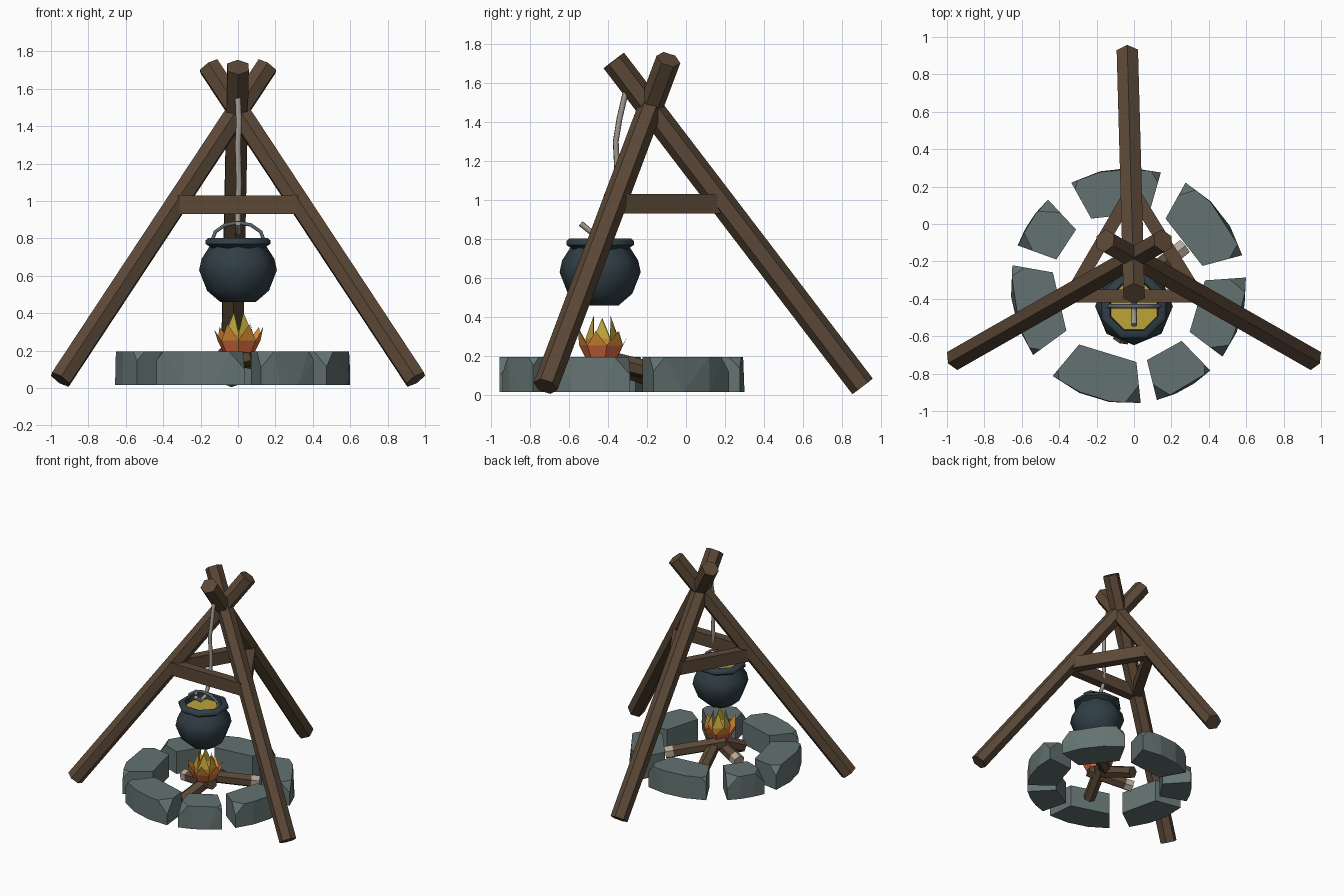
import bpy, bmesh, random
from math import sin, cos, pi, radians
from mathutils import Vector, Matrix

random.seed(4)
if "Cube" in bpy.data.objects:
    bpy.data.objects.remove(bpy.data.objects["Cube"])


def material(name, r, g, b):
    m = bpy.data.materials.new(name)
    m.use_nodes = True
    m.diffuse_color = (r, g, b, 1)
    bsdf = m.node_tree.nodes["Principled BSDF"]
    bsdf.inputs["Base Color"].default_value = (r, g, b, 1)
    bsdf.inputs["Roughness"].default_value = 0.9
    return m


WOOD = material("brown wood", .105, .065, .038)
CREAM = material("cut wood", .46, .39, .32)
STONE = material("grey stone", .125, .17, .165)
IRON = material("dark iron", .03, .048, .06)
STEEL = material("worn metal", .34, .31, .27)
HANDLE = material("handle metal", .11, .13, .15)
YELLOW = material("yellow", .5, .37, .04)
ORANGE = material("orange", .75, .29, .04)
RED = material("red orange", .7, .15, .05)


def finish(name, bm, *mats):
    bmesh.ops.recalc_face_normals(bm, faces=bm.faces)
    mesh = bpy.data.meshes.new(name)
    bm.to_mesh(mesh)
    bm.free()
    for m in mats:
        mesh.materials.append(m)
    obj = bpy.data.objects.new(name, mesh)
    bpy.context.collection.objects.link(obj)
    return obj


def along(a, b):
    # Frame centred between two points, local Z along the line
    a, b = Vector(a), Vector(b)
    turn = (b - a).to_track_quat('Z', 'Y').to_matrix().to_4x4()
    return Matrix.Translation((a + b) / 2) @ turn, (b - a).length


def pole(name, a, b, r, cut_ends=False):
    frame, length = along(a, b)
    bm = bmesh.new()
    bmesh.ops.create_cone(bm, cap_ends=True, segments=6, radius1=r, radius2=r,
                          depth=length, matrix=frame)
    if cut_ends:
        # Pale bare wood near the outer end
        axis = (Vector(b) - Vector(a)).normalized()
        mark = Vector(a) + axis * .06
        bmesh.ops.bisect_plane(bm, geom=bm.verts[:] + bm.edges[:] + bm.faces[:],
                               plane_co=mark, plane_no=axis)
        for f in bm.faces:
            f.material_index = int((f.calc_center_median() - mark).dot(axis) < 0)
    return finish(name, bm, WOOD, CREAM)


def bar(name, a, b):
    frame, length = along(a, b)
    bm = bmesh.new()
    bmesh.ops.create_cube(bm, size=1, matrix=frame @ Matrix.Diagonal((.07, .1, length, 1)))
    return finish(name, bm, WOOD)


def lathe(name, profile, sides, centre, mat, offset=0, closed=False):
    bm = bmesh.new()
    rings = []
    for r, z in profile:
        angles = [2 * pi * (i + offset) / sides for i in range(sides)]
        rings.append([bm.verts.new((centre[0] + r * cos(t), centre[1] + r * sin(t), z))
                      for t in angles])
    pairs = list(zip(rings, rings[1:]))
    if closed:
        pairs.append((rings[-1], rings[0]))
    else:
        bm.faces.new(rings[0])
    for lo, hi in pairs:
        for i in range(sides):
            j = (i + 1) % sides
            bm.faces.new((lo[i], lo[j], hi[j], hi[i]))
    return finish(name, bm, mat)


def tube(name, points, r, mat):
    curve = bpy.data.curves.new(name, 'CURVE')
    curve.dimensions = '3D'
    curve.bevel_depth = r
    curve.bevel_resolution = 1
    curve.use_fill_caps = True
    spline = curve.splines.new('POLY')
    spline.points.add(len(points) - 1)
    for p, co in zip(spline.points, points):
        p.co = (*co, 1)
    curve.materials.append(mat)
    obj = bpy.data.objects.new(name, curve)
    bpy.context.collection.objects.link(obj)


# Tripod poles and the three braces between them
for side, label in ((-1, "right"), (1, "left")):
    pole("front_pole_" + label, (side * .95, -.72, .045), (-side * .155, -.09, 1.72), .064)
    bar("side_brace_" + label, (side * .33, -.37, .98), (-.01, .18, .98))
pole("back_pole", (-.035, .905, .045), (0, -.37, 1.715), .066)
bar("front_brace", (-.32, -.385, .98), (.32, -.385, .98))

# Hanging hook
tube("hook", [(0, -.31, 1.55), (.005, -.34, 1.42), (0, -.36, 1.3), (.005, -.35, 1.1),
              (0, -.37, .92), (0, -.42, .84), (0, -.48, .83), (0, -.54, .88)], .016, STEEL)

# Cooking pot
POT = (0, -.44)
body = lathe("pot_body", [(.095, .46), (.165, .52), (.208, .63), (.195, .69), (.15, .76)],
             8, POT, IRON)
rim = lathe("pot_rim", [(.155, .75), (.187, .77), (.187, .79), (.172, .802),
                        (.14, .802), (.13, .74)], 8, POT, IRON, .5, True)
for obj in (body, rim):
    bpy.ops.object.select_all(action='DESELECT')
    obj.select_set(True)
    bpy.context.view_layer.objects.active = obj
    bpy.ops.object.shade_smooth_by_angle(angle=radians(50))
lathe("stew", [(.136, .765)], 8, POT, YELLOW, .5)
tube("pot_handle", [(.14 * cos(pi * i / 6), POT[1], .785 + .1 * sin(pi * i / 6))
                    for i in range(7)], .011, HANDLE)

# Ring of chipped stones, each given by its start and end angle
RING = Vector((-.03, -.33, 0))
BOTTOM, TOP = .015, .195


def ring_point(angle, r, z):
    t = radians(angle)
    return RING + Vector((r * cos(t), r * sin(t), z))


spans = [(74, 119), (133, 160), (170, 216), (230, 276), (284, 314), (323, 364), (375, 421)]
for n, (start, end) in enumerate(spans):
    points = []
    step = (end - start) / 3
    for k in range(4):
        a = start + k * step
        points.append(ring_point(a, .63, BOTTOM))
        if k in (1, 2):
            points.append(ring_point(a, .63 - random.uniform(0, .03), TOP))
    for a, inward in ((start, 1), (end, -1)):
        chip = random.uniform(.03, .1)
        points += [ring_point(a, .63, TOP - chip),
                   ring_point(a + inward * chip * 80, .625, TOP),
                   ring_point(a, .63 - chip, TOP)]
        points += [ring_point(a, .41, z) for z in (BOTTOM, TOP)]
    bm = bmesh.new()
    for p in points:
        bm.verts.new(p)
    bmesh.ops.convex_hull(bm, input=bm.verts[:])
    bmesh.ops.dissolve_limit(bm, angle_limit=radians(2), verts=bm.verts[:], edges=bm.edges[:])
    finish(f"ring_stone_{n + 1}", bm, STONE)

# Firewood leaning toward the middle
logs = [((.27, -.12, .11), (-.08, -.4, .18)), ((-.25, -.32, .1), (.08, -.45, .17)),
        ((-.07, -.1, .06), (.02, -.45, .19)), ((-.07, -.62, .06), (.03, -.36, .18))]
for n, (outer, inner) in enumerate(logs):
    pole(f"fire_log_{n + 1}", outer, inner, .048, n < 2)


# Flames: open crowns of pointed petals
def flame(name, petals, base, middle, tip, turn, body_mat, tip_mat):
    bm = bmesh.new()

    def vert(i, ring, lift=0):
        t = 2 * pi * i / petals + turn
        return bm.verts.new((.005 + ring[0] * cos(t), -.43 + ring[0] * sin(t), ring[1] + lift))

    low = [vert(i, base) for i in range(petals)]
    mid = [vert(i, middle) for i in range(petals)]
    bm.faces.new(low)
    for i in range(petals):
        j = (i + 1) % petals
        bm.faces.new((low[i], low[j], mid[j], mid[i]))
        point = vert(i + .5, tip, random.uniform(-.025, .01))
        bm.faces.new((mid[i], mid[j], point)).material_index = 1
    finish(name, bm, body_mat, tip_mat)


flame("outer_flame", 7, (.085, .19), (.118, .255), (.135, .335), .2, RED, ORANGE)
flame("inner_flame", 6, (.07, .2), (.085, .29), (.05, .4), .5, ORANGE, YELLOW)
